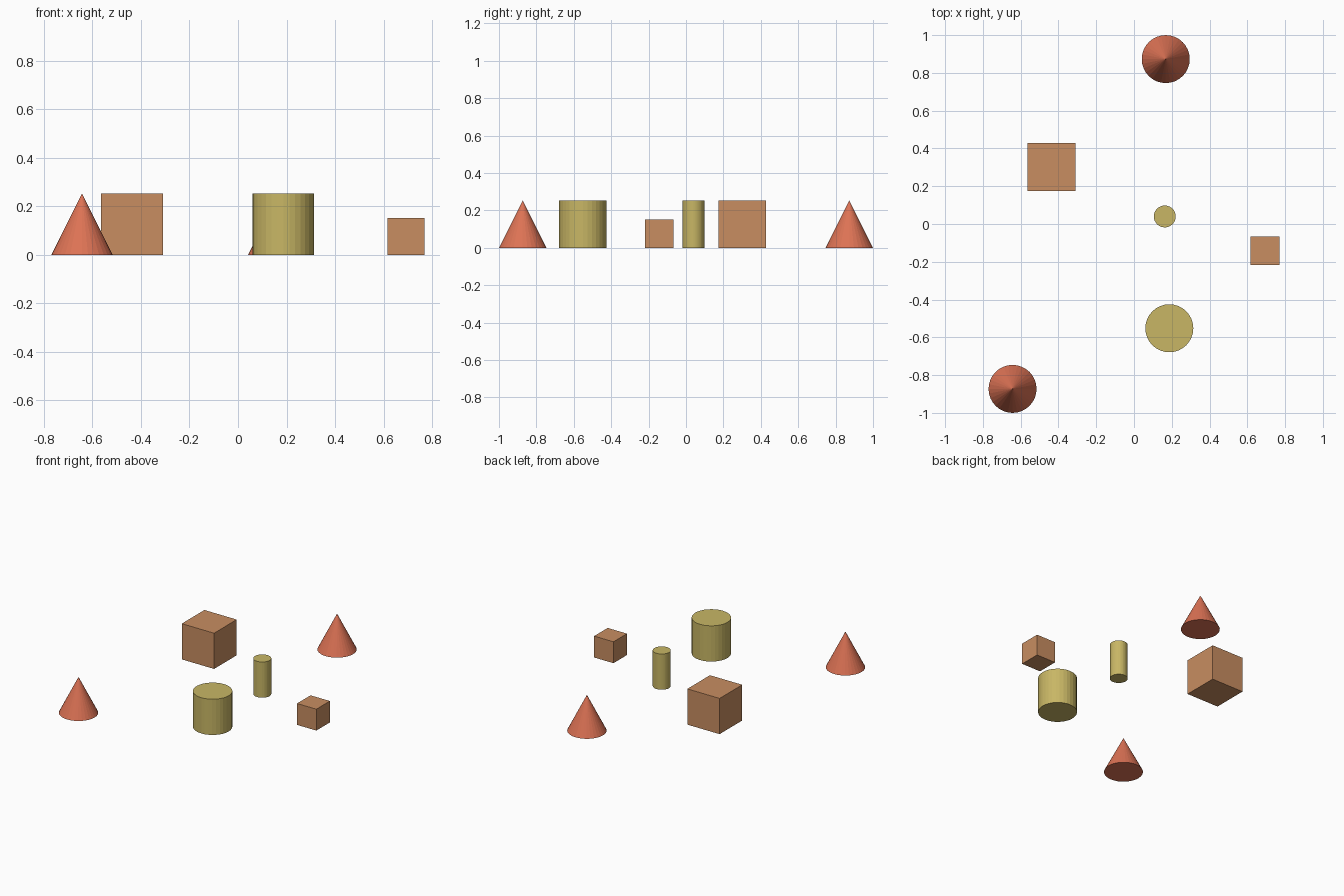
import bpy

if "Cube" in bpy.data.objects:
    bpy.data.objects.remove(bpy.data.objects["Cube"])

SIZE = 0.254  # shared block size


def material(name, color):
    m = bpy.data.materials.new(name)
    m.diffuse_color = color
    m.use_nodes = True
    m.node_tree.nodes["Principled BSDF"].inputs["Base Color"].default_value = m.diffuse_color
    return m


red = material("red", (0.72, 0.17, 0.09, 1))
orange = material("orange", (0.58, 0.27, 0.12, 1))
yellow = material("yellow", (0.58, 0.47, 0.13, 1))


def finish(name, mat):
    obj = bpy.context.object
    obj.name = name
    obj.data.materials.append(mat)


def cone(name, x, y):
    bpy.ops.mesh.primitive_cone_add(vertices=32, radius1=SIZE / 2, radius2=0,
                                    depth=SIZE, location=(x, y, SIZE / 2))
    finish(name, red)


def cube(name, x, y, size):
    bpy.ops.mesh.primitive_cube_add(size=size, location=(x, y, size / 2))
    finish(name, orange)


def cylinder(name, x, y, radius):
    bpy.ops.mesh.primitive_cylinder_add(vertices=32, radius=radius, depth=SIZE,
                                        location=(x, y, SIZE / 2))
    finish(name, yellow)


# Cones at the far ends
cone("back_cone", 0.168, 0.873)
cone("front_cone", -0.643, -0.873)

# Large and small cube
cube("large_cube", -0.437, 0.301, SIZE)
cube("small_cube", 0.693, -0.142, 0.152)

# Wide and slim cylinder
cylinder("wide_cylinder", 0.187, -0.552, SIZE / 2)
cylinder("slim_cylinder", 0.163, 0.040, 0.058)
